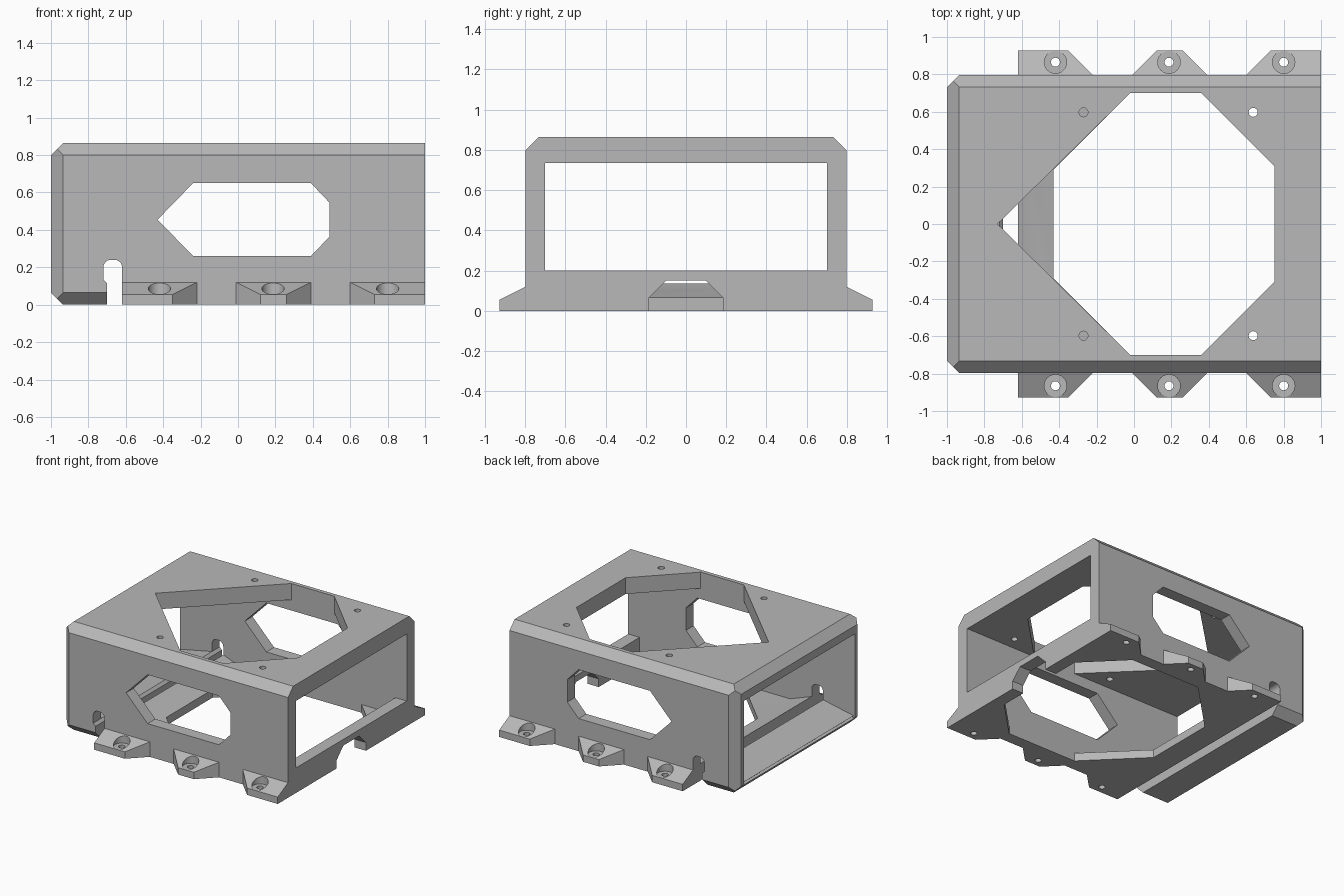
import bpy
import bmesh
import math

if "Cube" in bpy.data.objects:
    bpy.data.objects.remove(bpy.data.objects["Cube"], do_unlink=True)

grey = bpy.data.materials.new("plain grey")
grey.use_nodes = True
grey.diffuse_color = (0.48, 0.48, 0.48, 1)
grey.node_tree.nodes["Principled BSDF"].inputs["Base Color"].default_value = grey.diffuse_color


def hull(name, points):
    """Convex solid around the given points."""
    bm = bmesh.new()
    verts = [bm.verts.new(p) for p in points]
    result = bmesh.ops.convex_hull(bm, input=verts)
    inner = [v for v in result["geom_interior"] if isinstance(v, bmesh.types.BMVert)]
    bmesh.ops.delete(bm, geom=inner, context="VERTS")
    bmesh.ops.dissolve_limit(bm, angle_limit=0.002, verts=bm.verts, edges=bm.edges)
    bmesh.ops.recalc_face_normals(bm, faces=bm.faces)
    mesh = bpy.data.meshes.new(name)
    bm.to_mesh(mesh)
    bm.free()
    mesh.materials.append(grey)
    obj = bpy.data.objects.new(name, mesh)
    bpy.context.collection.objects.link(obj)
    return obj


def prism(name, profile, axis, lo, hi):
    """Extrude a convex 2D profile along the x, y or z axis."""
    place = {"x": lambda a, b, d: (d, a, b),
             "y": lambda a, b, d: (a, d, b),
             "z": lambda a, b, d: (a, b, d)}[axis]
    return hull(name, [place(a, b, d) for a, b in profile for d in (lo, hi)])


def box(name, x0, x1, y, z0, z1):
    return prism(name, [(x0, z0), (x1, z0), (x1, z1), (x0, z1)], "y", -y, y)


def circle(cx, cy, r, n=24):
    return [(cx + r * math.cos(math.tau * i / n), cy + r * math.sin(math.tau * i / n))
            for i in range(n)]


def mirrored(points):
    return points + [(a, -b) for a, b in points]


def combine(other, operation):
    mod = frame.modifiers.new(other.name, "BOOLEAN")
    mod.operation = operation
    mod.solver = "EXACT"
    mod.object = other
    bpy.context.view_layer.objects.active = frame
    bpy.ops.object.modifier_apply(modifier=mod.name)
    bpy.data.objects.remove(other, do_unlink=True)


def add(other):
    combine(other, "UNION")


def cut(other):
    combine(other, "DIFFERENCE")


# Outer shell with bevelled edges, mitred at the closed-corner end
Y, Z, C = 0.797, 0.865, 0.065
shell = []
for s in (-1, 1):
    for edge, inward in ((Z, -1), (0, 1)):
        shell += [(-1, s * (Y - C), edge + inward * C),
                  (-1 + C / 2, s * (Y - C / 2), edge + inward * C / 2)]
        for x in (-1 + C, 1):
            shell += [(x, s * (Y - C), edge), (x, s * Y, edge + inward * C)]
frame = hull("bracket_frame", shell)

# Square-edged base and hollow interior
add(box("base", -0.66, 1, Y, 0, 0.2))
cut(box("interior", -1.1, 0.9, 0.7, 0.065, 0.735))
cut(box("end_window", 0.8, 1.1, 0.7, 0.2, 0.735))

# Sloping floor strips on both sides of the cross groove
add(prism("floor_ramp", [(-0.66, 0.135), (-0.62, 0.135), (-0.43, 0.065),
                         (-0.43, 0.03), (-0.66, 0.03)], "y", -0.72, 0.72))
add(prism("end_bar", [(-0.99, 0.08), (-0.72, 0.135), (-0.69, 0.105),
                      (-0.69, 0.03), (-0.93, 0.03)], "y", -0.72, 0.72))

# Mounting lugs: (start, end, slanted start, slanted end, hole position)
lugs = [(-0.64, -0.22, 0, 1, -0.42), (-0.01, 0.39, 1, 1, 0.187), (0.6, 1, 1, 0, 0.8)]
for s in (-1, 1):
    for x0, x1, slant0, slant1, hole in lugs:
        pts = []
        for y, d, z in ((0.75, 0, 0.12), (Y, 0, 0.12), (Y + C, C, 0.055), (0.927, 0.13, 0.055)):
            for x in (x0 + slant0 * d, x1 - slant1 * d):
                pts += [(x, s * y, 0), (x, s * y, z)]
        add(hull("lug", pts))
        cut(prism("counterbore", circle(hole, s * 0.865, 0.06), "z", 0.055, 0.3))
        cut(prism("lug_hole", circle(hole, s * 0.865, 0.024), "z", -0.1, 0.2))

# Groove across the floor with rounded slots through the walls
cut(box("groove", -0.7, -0.62, 1.1, -0.1, 0.15))
slot = [(-0.7, 0.115), (-0.62, 0.115), (-0.72, 0.135)]
slot += circle(-0.68, 0.2, 0.04) + circle(-0.66, 0.2, 0.04)
cut(prism("wall_slot", slot, "y", -1.1, 1.1))

# Large openings in the roof, floor and side walls
cut(prism("roof_opening", mirrored([(-0.73, 0), (-0.02, 0.7), (0.36, 0.7), (0.75, 0.31)]),
          "z", 0.6, 1))
cut(prism("floor_opening", mirrored([(-0.43, 0.29), (-0.02, 0.7), (0.6, 0.7), (0.9, 0.4)]),
          "z", -0.1, 0.3))
cut(prism("side_opening", [(-0.43, 0.455), (-0.24, 0.65), (0.39, 0.65), (0.49, 0.545),
                           (0.49, 0.365), (0.39, 0.26), (-0.24, 0.26)], "y", -1, 1))

# Notch under the open end
cut(prism("end_notch", [(-0.185, -0.1), (0.185, -0.1), (0.185, 0.065), (0.1, 0.15),
                        (-0.1, 0.15), (-0.185, 0.065)], "x", 0.85, 1.1))

# Small screw holes in the roof
for x in (-0.27, 0.637):
    for s in (-1, 1):
        cut(prism("roof_hole", circle(x, s * 0.597, 0.024), "z", 0.6, 1))

# Smooth the round holes while keeping the flat edges sharp
bpy.ops.object.select_all(action="DESELECT")
frame.select_set(True)
bpy.context.view_layer.objects.active = frame
bpy.ops.object.shade_smooth_by_angle(angle=math.radians(25))
